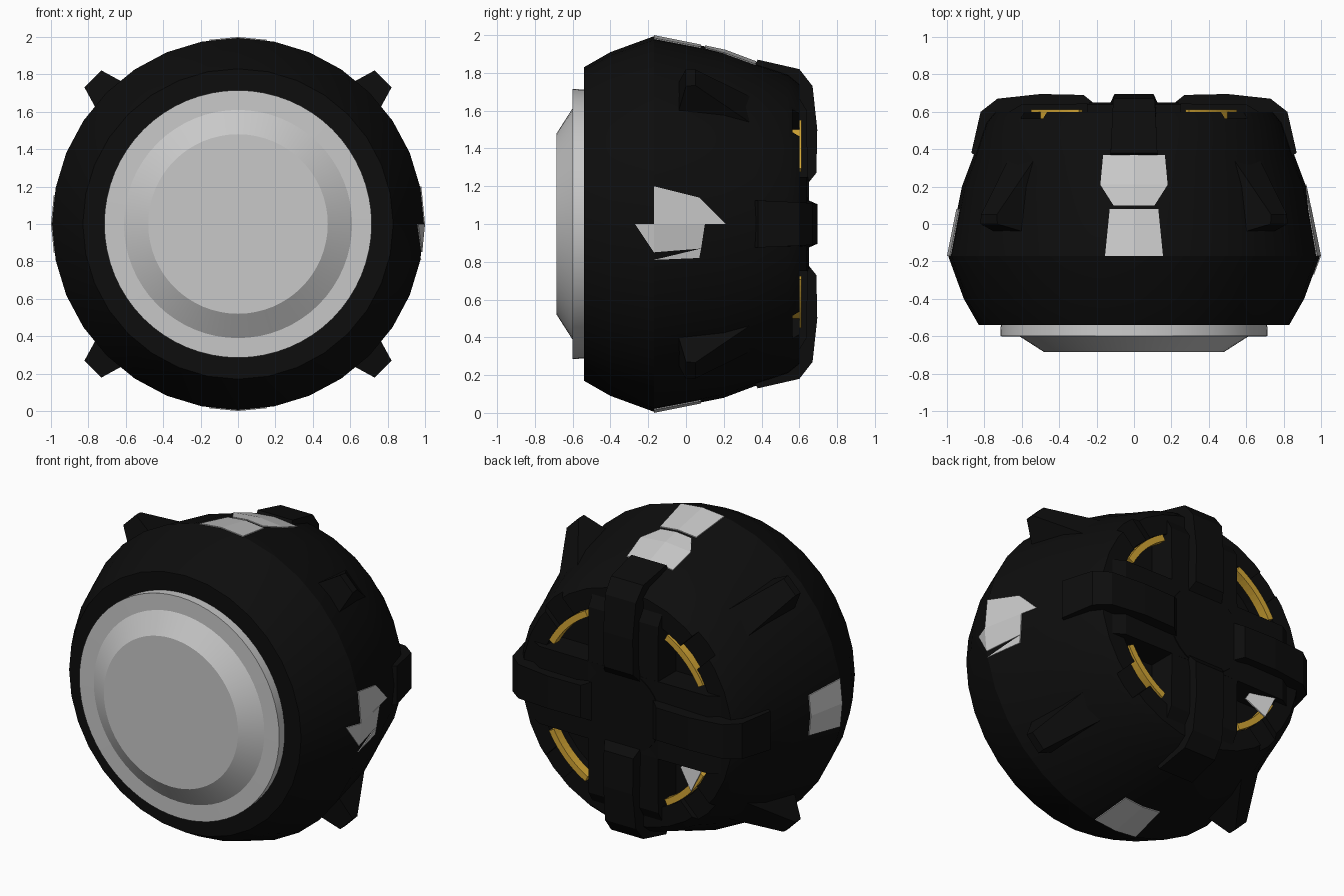
import bpy, bmesh, math
from mathutils import Vector

if "Cube" in bpy.data.objects:
    bpy.data.objects.remove(bpy.data.objects["Cube"])


def material(name, rgb):
    m = bpy.data.materials.new(name)
    m.diffuse_color = (*rgb, 1)
    m.use_nodes = True
    m.node_tree.nodes["Principled BSDF"].inputs["Base Color"].default_value = m.diffuse_color
    return m


BLACK = material("matte black", (0.004, 0.004, 0.004))
SILVER = material("silver grey", (0.58, 0.58, 0.58))
GOLD = material("amber", (0.65, 0.38, 0.035))


def polar(a, r, y, t=0.0):
    """Point at radius r in direction a (degrees), depth y, sideways shift t."""
    c, s = math.cos(math.radians(a)), math.sin(math.radians(a))
    return Vector((r * c - t * s, y, 1 + r * s + t * c))


def finish(name, bm, mat, smooth=False):
    bmesh.ops.remove_doubles(bm, verts=bm.verts, dist=1e-5)
    bmesh.ops.recalc_face_normals(bm, faces=bm.faces)
    me = bpy.data.meshes.new(name)
    bm.to_mesh(me)
    bm.free()
    ob = bpy.data.objects.new(name, me)
    bpy.context.collection.objects.link(ob)
    me.materials.append(mat)
    if smooth:
        bpy.ops.object.select_all(action='DESELECT')
        bpy.context.view_layer.objects.active = ob
        ob.select_set(True)
        bpy.ops.object.shade_smooth_by_angle(angle=math.radians(25))
    return ob


def lathe(name, profile, n, mat):
    """Revolve (radius, y) points around the y axis; ends are capped."""
    bm = bmesh.new()
    rings = [[bm.verts.new(polar(360 * i / n, r, y)) for i in range(n)] for r, y in profile]
    for a, b in zip(rings, rings[1:]):
        for i in range(n):
            j = (i + 1) % n
            bm.faces.new((a[i], a[j], b[j], b[i]))
    bm.faces.new(rings[0])
    bm.faces.new(rings[-1])
    return finish(name, bm, mat, True)


def bridge(bm, low, high):
    """Solid between two matching loops of points."""
    a = [bm.verts.new(p) for p in low]
    b = [bm.verts.new(p) for p in high]
    bm.faces.new(a)
    bm.faces.new(b)
    for i in range(len(a)):
        j = (i + 1) % len(a)
        bm.faces.new((a[i], a[j], b[j], b[i]))


def rib(bm, a, pts):
    """Radial rib from (radius, y, half width) outline points."""
    bridge(bm, [polar(a, r, y, -w) for r, y, w in pts], [polar(a, r, y, w) for r, y, w in pts])


def box(bm, a, r0, r1, y0, y1, w):
    rib(bm, a, [(r0, y0, w), (r0, y1, w), (r1, y1, w), (r1, y0, w)])


SHELL = [(-0.54, 0.83), (-0.40, 0.91), (-0.17, 0.994), (0.2, 0.92), (0.36, 0.86)]


def shell_radius(y, t):
    for (y0, r0), (y1, r1) in zip(SHELL, SHELL[1:]):
        if y <= y1 + 1e-6 or y1 == 0.36:
            return r0 + (r1 - r0) * (y - y0) / (y1 - y0) - 0.098 * abs(t)


def plates(name, a, polys):
    """Thin plates lying on the shell, from (y, sideways) outlines."""
    for k, poly in enumerate(polys):
        bm = bmesh.new()
        bridge(bm, [polar(a, shell_radius(y, t) - 0.003, y, t) for y, t in poly],
               [polar(a, shell_radius(y, t) + 0.006, y, t) for y, t in poly])
        finish(f"{name}_{k}", bm, SILVER)


# Main shell with a ring-shaped recess in the back
body = lathe("shell", [(r, y) for y, r in SHELL] + [
    (0.80, 0.54), (0.75, 0.60), (0.63, 0.60), (0.63, 0.46),
    (0.27, 0.46), (0.27, 0.65)], 32, BLACK)

# Slots through the rim on the diagonals
bm = bmesh.new()
for a in (45, 135, 225, 315):
    box(bm, a, 0.56, 0.95, 0.565, 0.75, 0.085)
cutter = finish("rim_slot_cutter", bm, BLACK)
cutter.hide_render = True
cutter.hide_viewport = True
mod = body.modifiers.new("slots", 'BOOLEAN')
mod.operation = 'DIFFERENCE'
mod.solver = 'EXACT'
mod.object = cutter

# Stepped front disc
lathe("front_disc", [(0.71, -0.50), (0.715, -0.60), (0.61, -0.602), (0.48, -0.685)], 64, SILVER)

# Back ribs and the wider arms under them
rib_outline = [(0.20, 0.45, 0.125), (0.22, 0.65, 0.125), (0.27, 0.69, 0.105), (0.5, 0.695, 0.105),
               (0.73, 0.67, 0.11), (0.82, 0.60, 0.115), (0.87, 0.38, 0.125),
               (0.83, 0.355, 0.125), (0.6, 0.45, 0.125)]
for n, a in enumerate((0, 90, 180, 270)):
    bm = bmesh.new()
    rib(bm, a, rib_outline)
    finish(f"back_rib_{n}", bm, BLACK)
    bm = bmesh.new()
    rib(bm, a, [(0.1, 0.45, 0.25), (0.1, 0.645, 0.25), (0.6, 0.64, 0.25),
                (0.70, 0.58, 0.25), (0.66, 0.45, 0.25)])
    finish(f"back_arm_{n}", bm, BLACK)

# Diagonal fins and amber arcs
for n, a in enumerate((45, 135, 225, 315)):
    bm = bmesh.new()
    bridge(bm,
           [polar(a, 0.84, y, t) for y, t in ((-0.07, -0.14), (-0.07, 0.14), (0.36, 0.10), (0.36, -0.10))],
           [polar(a, 1.097, y, t) for y, t in ((0.0, -0.064), (0.0, 0.064), (0.05, 0.06), (0.05, -0.06))])
    finish(f"fin_{n}", bm, BLACK)

    bm = bmesh.new()
    angles = [a - 17 + 34 * i / 10 for i in range(11)]
    sec = ((0.585, 0.555), (0.625, 0.555), (0.625, 0.612), (0.585, 0.612))
    loops = [[bm.verts.new(polar(b, r, y)) for r, y in sec] for b in angles]
    for p, q in zip(loops, loops[1:]):
        for i in range(4):
            j = (i + 1) % 4
            bm.faces.new((p[i], p[j], q[j], q[i]))
    bm.faces.new(loops[0])
    bm.faces.new(loops[-1])
    finish(f"amber_arc_{n}", bm, GOLD)

# Loose silver flap in one back opening
bm = bmesh.new()
flap = ((0.47, 0.58, -0.07), (0.47, 0.58, 0.05), (0.62, 0.63, 0.08), (0.60, 0.63, -0.09))
bridge(bm, [polar(213, r, y - 0.008, t) for r, y, t in flap], [polar(213, r, y, t) for r, y, t in flap])
finish("back_flap", bm, SILVER)

# Silver plates on top, left and bottom
for name, a in (("top_plate", 90), ("left_plate", 180), ("bottom_plate", 270)):
    plates(name, a, [[(-0.17, 0), (-0.17, s * 0.155), (0.08, s * 0.13), (0.08, 0)] for s in (-1, 1)])
plates("top_rear_plate", 90,
       [[(y0, 0), (y0, s * w0), (y1, s * w1), (y1, 0)] for s in (-1, 1)
        for y0, w0, y1, w1 in ((0.1, 0.11, 0.21, 0.18), (0.21, 0.18, 0.37, 0.165))])

# Broken plates on the right
plates("right_plate", 0, [
    [(-0.17, 0), (-0.17, 0.2), (0.07, 0.14), (0.21, 0)],
    [(-0.17, 0), (0.10, 0), (0.08, -0.13), (-0.17, -0.15)],
    [(-0.27, 0), (-0.17, 0), (-0.17, -0.15)],
    [(-0.17, -0.19), (0.07, -0.18), (0.08, -0.13)]])
